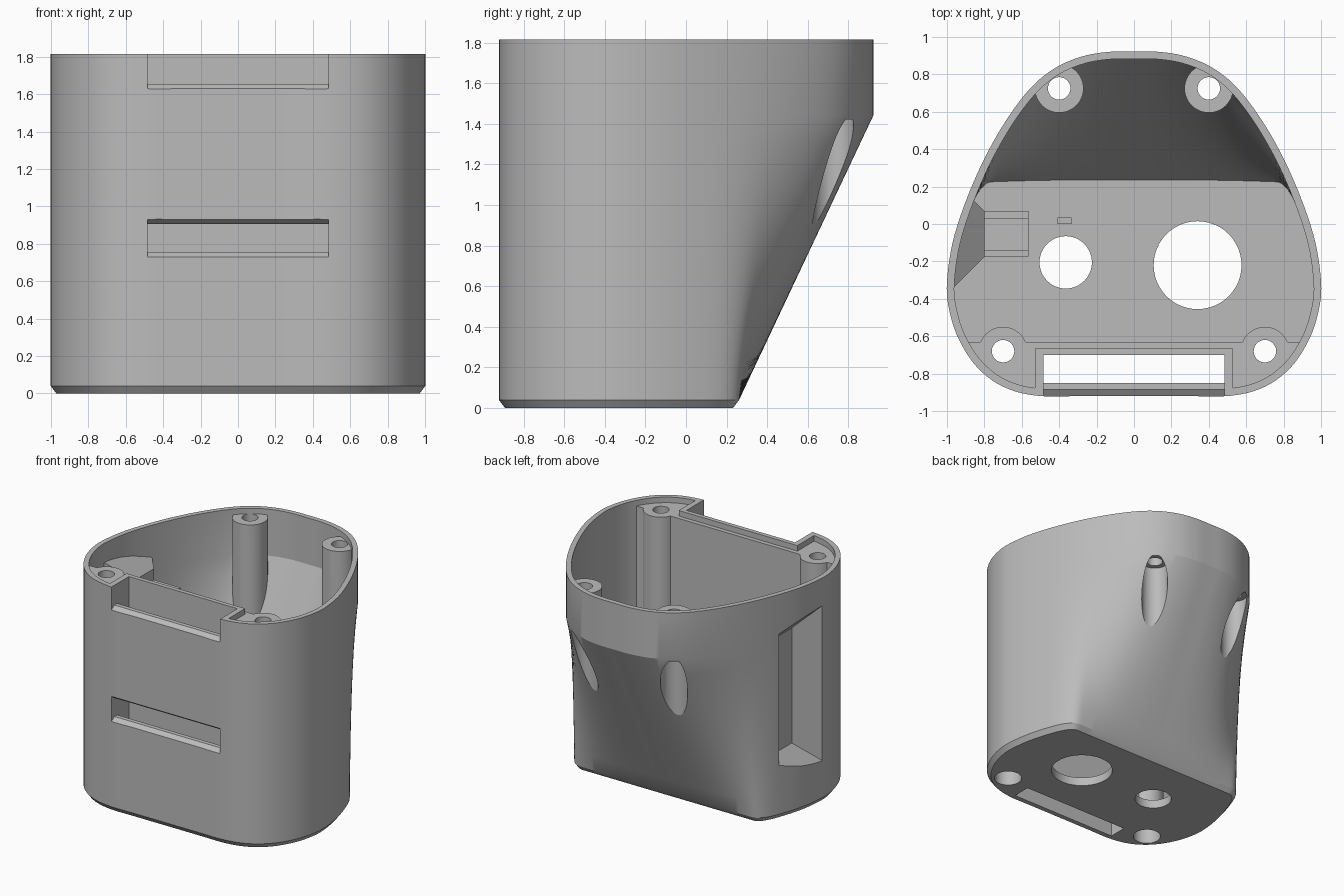
import bpy, bmesh, math
from mathutils import Vector

cube = bpy.data.objects.get("Cube")
if cube:
    bpy.data.objects.remove(cube, do_unlink=True)

HEIGHT, WALL, FLOOR = 1.815, 0.04, 0.07
SLOPE_LOW, SLOPE_HIGH = 0.04, 1.44   # heights where the back slope starts and ends
BOSS_TOP = 1.77
BACK_SCREW, FRONT_SCREW = (0.40, 0.725), (0.70, -0.68)

grey = bpy.data.materials.new("plain grey")
grey.use_nodes = True
grey.diffuse_color = (0.5, 0.5, 0.5, 1)
grey.node_tree.nodes["Principled BSDF"].inputs["Base Color"].default_value = (0.5, 0.5, 0.5, 1)


def loft(name, loops):
    """Closed solid through a list of equal-length point loops."""
    bm = bmesh.new()
    rings = [[bm.verts.new(p) for p in loop] for loop in loops]
    for a, b in zip(rings, rings[1:]):
        for i in range(len(a)):
            j = (i + 1) % len(a)
            bm.faces.new((a[i], a[j], b[j], b[i]))
    bm.faces.new(rings[0][::-1])
    bm.faces.new(rings[-1])
    bmesh.ops.recalc_face_normals(bm, faces=bm.faces)
    mesh = bpy.data.meshes.new(name)
    bm.to_mesh(mesh)
    bm.free()
    mesh.materials.append(grey)
    obj = bpy.data.objects.new(name, mesh)
    bpy.context.collection.objects.link(obj)
    return obj


def box(name, x0, x1, y0, y1, z0, z1):
    return loft(name, [[(x0, y0, z), (x1, y0, z), (x1, y1, z), (x0, y1, z)] for z in (z0, z1)])


def cylinder(name, x, y, r, z0, z1, sides=48):
    ring = [(x + r * math.cos(math.tau * i / sides), y + r * math.sin(math.tau * i / sides))
            for i in range(sides)]
    return loft(name, [[(px, py, z) for px, py in ring] for z in (z0, z1)])


def carve(target, cutter):
    """Subtract the cutter from the target and discard it."""
    cutter.hide_render = True
    mod = target.modifiers.new("carve", 'BOOLEAN')
    mod.operation, mod.solver, mod.object = 'DIFFERENCE', 'EXACT', cutter
    bpy.context.view_layer.objects.active = target
    bpy.ops.object.modifier_apply(modifier=mod.name)
    bpy.data.objects.remove(cutter, do_unlink=True)


# Egg-shaped plan: smooth curve through the right half, then mirrored
HALF = [(0, -0.92), (0.27, -0.92), (0.52, -0.918), (0.70, -0.87), (0.84, -0.765), (0.94, -0.61),
        (0.99, -0.45), (1.0, -0.31), (0.97, -0.10), (0.90, 0.12), (0.80, 0.35), (0.68, 0.56),
        (0.55, 0.73), (0.42, 0.835), (0.28, 0.895), (0.14, 0.92), (0, 0.922)]


def egg_outline(steps=5):
    pts = [Vector(p) for p in HALF]
    ext = [Vector((-pts[1].x, pts[1].y))] + pts + [Vector((-pts[-2].x, pts[-2].y))]
    right = []
    for a, b, c, d in zip(ext, ext[1:], ext[2:], ext[3:]):
        for k in range(steps):
            t = k / steps
            right.append(0.5 * (2 * b + (c - a) * t + (2 * a - 5 * b + 4 * c - d) * t * t
                                + (3 * b - a - 3 * c + d) * t ** 3))
    right.append(pts[-1])
    return right + [Vector((-p.x, p.y)) for p in reversed(right[1:-1])]


EGG = egg_outline()


def soft_min(a, b, k=0.16):
    h = max(k - abs(a - b), 0) / k
    return min(a, b) - h * h * k / 4


def section(z, inset=0.0, at=None):
    """Plan at height z: the back is cut short at the base and grows to the full egg."""
    t = min(max((z - SLOPE_LOW) / (SLOPE_HIGH - SLOPE_LOW), 0), 1)
    pts = [Vector((p.x, soft_min(p.y, 0.262) * (1 - t) + p.y * t)) for p in EGG]
    loop = []
    for i, p in enumerate(pts):
        d = (pts[(i + 1) % len(pts)] - pts[i - 1]).normalized()
        q = p + Vector((-d.y, d.x)) * inset
        loop.append((q.x, q.y, z if at is None else at))
    return loop


slope_rows = [SLOPE_LOW + (SLOPE_HIGH - SLOPE_LOW) * i / 10 for i in range(11)]

# Outer body with a chamfered base
body = loft("housing_body", [section(SLOPE_LOW, 0.03, at=0)]
            + [section(z) for z in slope_rows] + [section(HEIGHT)])

# Hollow interior, leaving the internal parts standing
cavity = loft("cavity", [section(z, WALL) for z in [FLOOR] + slope_rows[1:]]
              + [section(HEIGHT, WALL, at=HEIGHT + 0.1)])
carve(cavity, box("front_fill", -1.2, 1.2, -1.2, -0.63, -0.1, BOSS_TOP))
carve(cavity, box("strap_sleeve", -0.53, 0.53, -1.3, -0.665, -0.2, 2.1))
for side in (-1, 1):
    for x, y in (BACK_SCREW, FRONT_SCREW):
        carve(cavity, cylinder("screw_boss", side * x, y, 0.13, -0.15, BOSS_TOP))


def funnel(name, x0, y0, y1, z0, z1, reach):
    """Side funnel widening at 45 degrees towards -x."""
    return loft(name, [[(x0 - g, y0 - g, z0 - g), (x0 - g, y1 + g, z0 - g),
                        (x0 - g, y1 + g, z1 + g), (x0 - g, y0 - g, z1 + g)] for g in (0, reach)])


carve(cavity, funnel("port_shell", -0.80, -0.175, 0.07, 0.44, 1.50, 0.3))
# Bracket behind the side port: two rails and a lower core
carve(cavity, box("bracket_core", -0.85, -0.565, -0.15, 0.04, -0.05, 1.36))
for y0, y1 in ((-0.175, -0.14), (0.03, 0.07)):
    carve(cavity, box("bracket_rail", -0.84, -0.565, y0, y1, -0.06, 1.41))
carve(cavity, box("floor_tab", -0.41, -0.335, 0.0, 0.035, -0.05, 0.12))
carve(body, cavity)

# Strap channel through the floor, and its chamfered front openings
carve(body, box("strap_channel", -0.485, 0.485, -0.85, -0.70, -0.1, 2.0))
for low, high in ((0.755, 0.905), (1.655, 2.0)):
    carve(body, loft("front_opening", [
        [(-0.485, y, low - g), (0.485, y, low - g), (0.485, y, high + g), (-0.485, y, high + g)]
        for y, g in ((-0.955, 0.05), (-0.885, 0), (-0.78, 0))]))

# Side port pocket
carve(body, funnel("port_pocket", -0.84, -0.15, 0.04, 0.50, 1.43, 0.3))

# Screw holes with deep access bores from below
for side in (-1, 1):
    for (x, y), bore in ((BACK_SCREW, 0.1), (FRONT_SCREW, 0.105)):
        carve(body, cylinder("access_bore", side * x, y, bore, -0.1, 1.42))
        carve(body, cylinder("screw_hole", side * x, y, 0.06, 1.3, 2.0))

# Two round holes in the floor
carve(body, cylinder("small_floor_hole", -0.365, -0.205, 0.14, -0.1, 0.2))
carve(body, cylinder("large_floor_hole", 0.34, -0.22, 0.235, -0.1, 0.2))

bpy.ops.object.select_all(action='DESELECT')
body.select_set(True)
bpy.context.view_layer.objects.active = body
bpy.ops.object.shade_smooth_by_angle(angle=math.radians(22))
